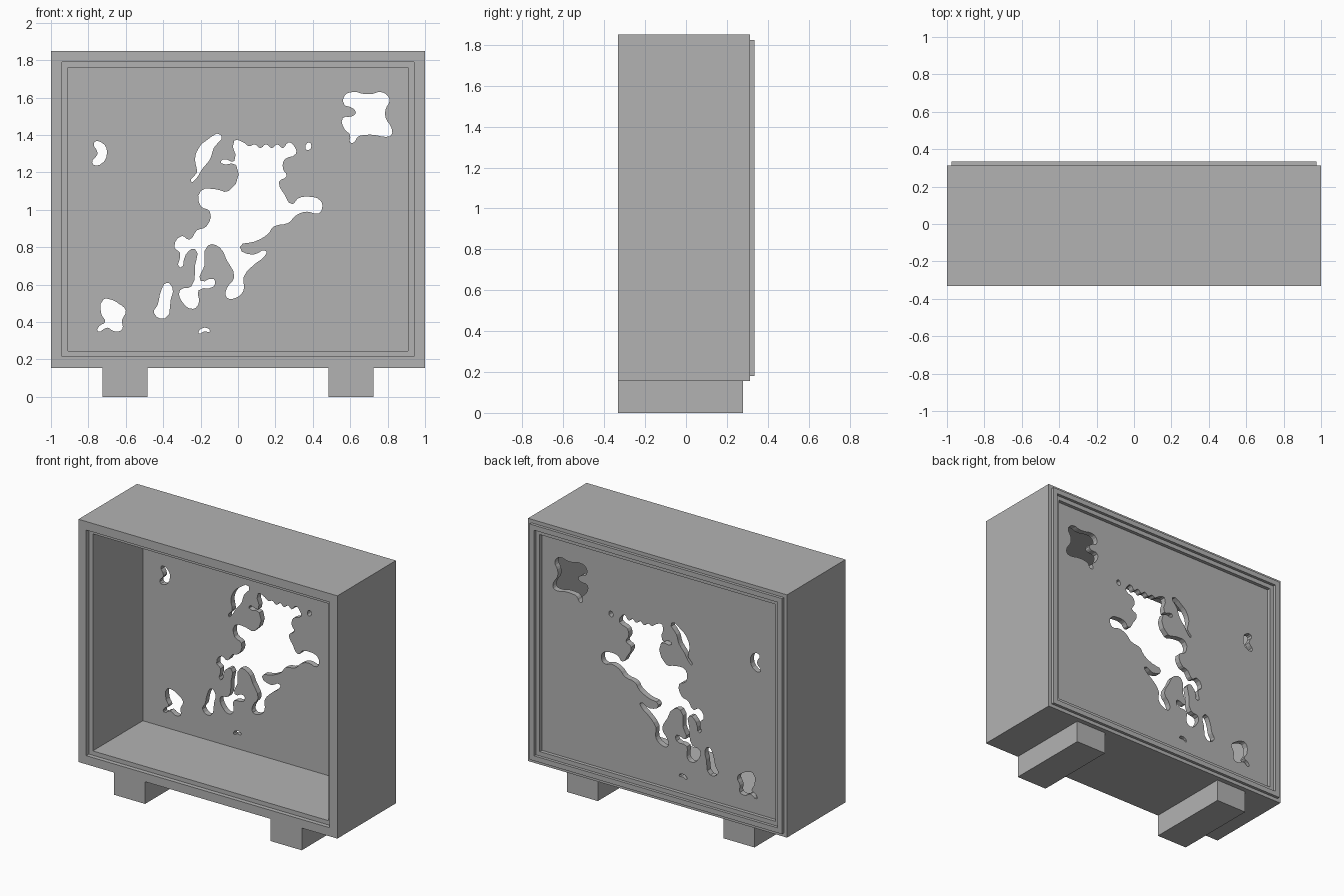
import bpy
import bmesh
from math import radians

default_cube = bpy.data.objects.get("Cube")
if default_cube:
    bpy.data.objects.remove(default_cube, do_unlink=True)

# Overall case dimensions
HALF_WIDTH, BOTTOM, TOP = 1.0, 0.155, 1.85
FRONT, BACK, RIM_BACK = -0.332, 0.314, 0.334
STEP, WALL = 0.06, 0.09

grey = bpy.data.materials.new("plain grey")
grey.use_nodes = True
grey.diffuse_color = (0.45, 0.45, 0.45, 1)
grey.node_tree.nodes["Principled BSDF"].inputs["Base Color"].default_value = grey.diffuse_color


def add_object(name, bm):
    """Turn a bmesh into a flat shaded grey object."""
    bmesh.ops.recalc_face_normals(bm, faces=bm.faces)
    mesh = bpy.data.meshes.new(name)
    bm.to_mesh(mesh)
    bm.free()
    mesh.materials.append(grey)
    obj = bpy.data.objects.new(name, mesh)
    bpy.context.collection.objects.link(obj)
    return obj


def rectangle(inset):
    """Corners (x, z) of the case outline moved inwards."""
    x, low, high = HALF_WIDTH - inset, BOTTOM + inset, TOP - inset
    return [(-x, low), (x, low), (x, high), (-x, high)]


def rectangular_ring(name, profile):
    """Sweep a closed (inset, y) wall section around the case."""
    bm = bmesh.new()
    loops = [[bm.verts.new((x, y, z)) for x, z in rectangle(inset)] for inset, y in profile]
    for i, loop in enumerate(loops):
        previous = loops[i - 1]
        for j in range(len(loop)):
            bm.faces.new((previous[j - 1], previous[j], loop[j], loop[j - 1]))
    return add_object(name, bm)


def box(name, x_range, y_range, z_range):
    bm = bmesh.new()
    bmesh.ops.create_cube(bm, size=1)
    for vert in bm.verts:
        for axis, (low, high) in enumerate((x_range, y_range, z_range)):
            vert.co[axis] = high if vert.co[axis] > 0 else low
    return add_object(name, bm)


def add_outline(curve, points, handle):
    """Add one closed outline to a flat curve."""
    spline = curve.splines.new("BEZIER")
    spline.bezier_points.add(len(points) - 1)
    for bezier, (x, z) in zip(spline.bezier_points, points):
        bezier.co = (x, z, 0)
        bezier.handle_left_type = bezier.handle_right_type = handle
    spline.use_cyclic_u = True


# Case walls, with a stepped front opening and a raised, stepped back rim
RIM = 0.025
rectangular_ring("case_walls", [
    (0, FRONT), (0, BACK), (RIM, BACK), (RIM, RIM_BACK),
    (STEP, RIM_BACK), (STEP, BACK), (WALL, BACK),
    (WALL, FRONT + 0.03), (STEP, FRONT + 0.03), (STEP, FRONT),
])

# Feet
for side, label in ((1, "left"), (-1, "right")):
    box(label + "_foot", sorted((side * 0.485, side * 0.725)), (FRONT, 0.28), (0, BOTTOM))

# Cut-out outlines in hundredths of a unit
figure = [
    (-2, 137), (3, 136), (6, 134), (9, 135), (12, 133), (15, 135), (18, 133), (21, 135),
    (24, 133), (27, 136), (30, 134), (31, 130), (25, 127), (24, 122), (26, 118), (22, 115),
    (25, 108), (29, 103), (32, 106), (38, 107), (44, 105), (45, 101), (43, 98), (37, 99),
    (31, 97), (27, 93), (19, 91), (16, 87), (9, 83), (1, 80), (8, 76), (15, 78),
    (14, 75), (9, 71), (3, 64), (3, 57), (-1, 53), (-6, 53), (-6, 58), (-2, 64),
    (-6, 73), (-10, 80), (-16, 81), (-18, 70), (-20, 62), (-13, 63), (-13, 59), (-21, 57),
    (-21, 50), (-24, 47), (-30, 51), (-31, 57), (-25, 59), (-23, 70), (-23, 79), (-28, 76),
    (-31, 69), (-31, 77), (-34, 80), (-30, 86), (-26, 84), (-22, 89), (-17, 91), (-15, 99),
    (-20, 102), (-20, 110), (-12, 111), (-5, 110), (-1, 124), (-9, 125), (-8, 127), (-2, 126),
]
plume = [
    (-9, 140), (-13, 133), (-15, 127), (-19, 122), (-23, 116), (-25, 115),
    (-22, 120), (-23, 127), (-21, 133), (-17, 137),
]
upper_corner = [
    (57, 161), (62, 163), (67, 162), (72, 162), (76, 163), (80, 161), (81, 158), (79, 154),
    (79, 149), (82, 144), (82, 140), (79, 139), (73, 140), (68, 140), (64, 139), (62, 136),
    (60, 136), (60, 140), (57, 143), (56, 149), (61, 150), (63, 152), (60, 155), (57, 156),
]
upper_patch = [(-77, 136), (-73, 136), (-70, 131), (-74, 124), (-78, 125), (-75, 130)]
lower_corner = [
    (-72, 52), (-68, 52), (-64, 50), (-60, 46), (-62, 41), (-62, 36), (-66, 35),
    (-70, 37), (-75, 35), (-74, 38), (-71, 40), (-73, 44),
]
lower_strip = [(-38, 61), (-35, 58), (-36, 52), (-39, 42), (-45, 45), (-43, 49), (-41, 57)]
lower_fleck = [(-21, 34), (-18, 37), (-15, 35), (-18, 35)]
upper_fleck = [(36, 133), (38, 136), (39, 133), (37, 132)]
cutouts = (figure, plume, upper_corner, upper_patch, lower_corner, lower_strip,
           lower_fleck, upper_fleck)

# Pierced back panel: an outline filled around the cut-outs and thickened
PANEL_FRONT, PANEL_BACK = 0.25, 0.29
curve = bpy.data.curves.new("pierced_panel", "CURVE")
curve.dimensions = "2D"
curve.fill_mode = "BOTH"
curve.resolution_u = 3
curve.extrude = (PANEL_BACK - PANEL_FRONT) / 2
add_outline(curve, rectangle(WALL - 0.002), "VECTOR")
for outline in cutouts:
    add_outline(curve, [(x / 100, z / 100) for x, z in outline], "AUTO")
curve.materials.append(grey)
panel = bpy.data.objects.new("pierced_panel", curve)
panel.location.y = (PANEL_FRONT + PANEL_BACK) / 2
panel.rotation_euler.x = radians(90)
bpy.context.collection.objects.link(panel)

# Turn the panel into a plain flat shaded mesh
bpy.ops.object.select_all(action="DESELECT")
panel.select_set(True)
bpy.context.view_layer.objects.active = panel
bpy.ops.object.convert(target="MESH")
bpy.ops.object.shade_flat()
